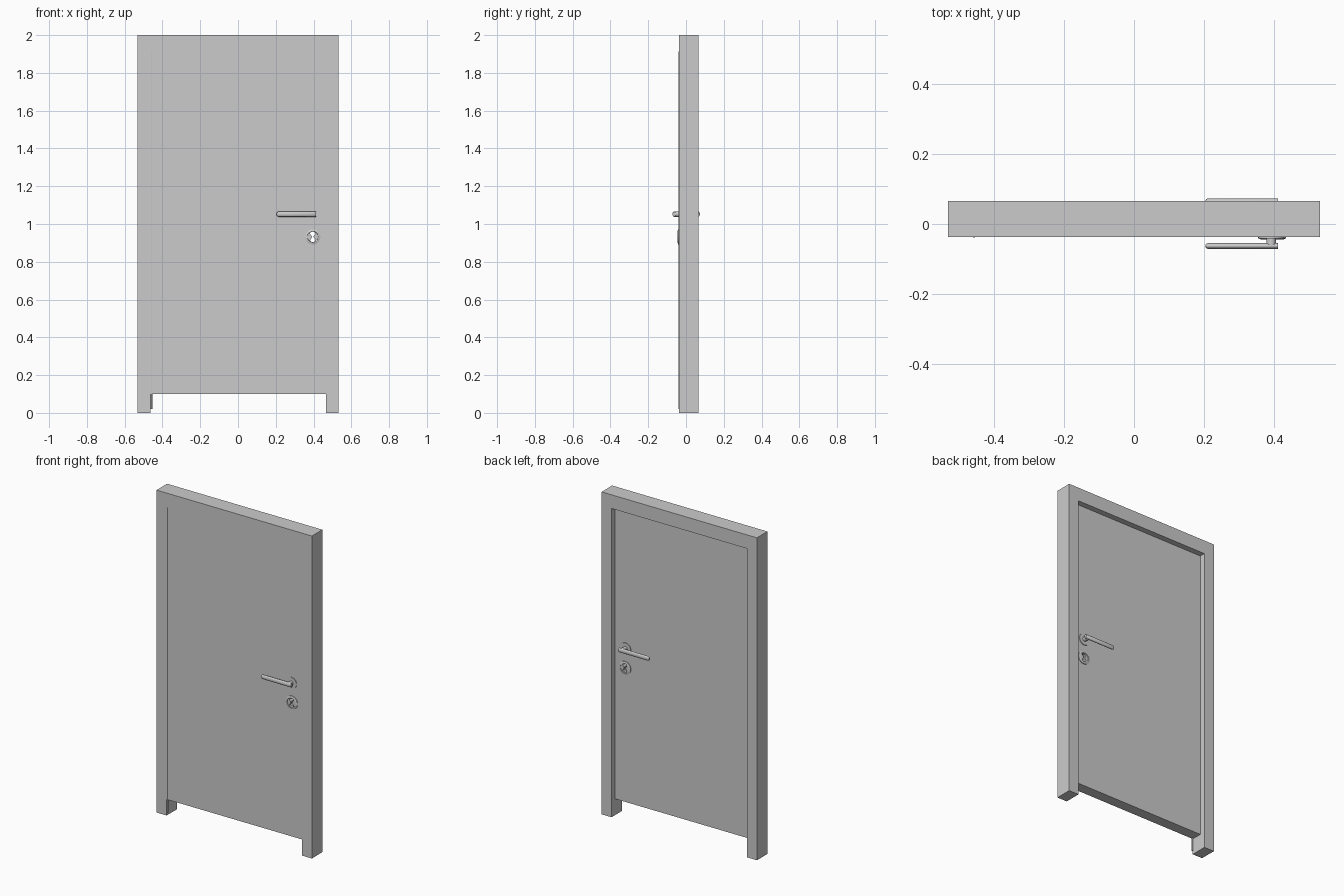
import bpy, bmesh, math
from mathutils import Matrix, Vector

cube = bpy.data.objects.get("Cube")
if cube:
    bpy.data.objects.remove(cube, do_unlink=True)

grey = bpy.data.materials.new("plain grey")
grey.use_nodes = True
GREY = (0.6, 0.6, 0.6, 1)
grey.diffuse_color = GREY
grey.node_tree.nodes["Principled BSDF"].inputs["Base Color"].default_value = GREY

FRONT, FRAME_BACK, DOOR_BACK = -0.037, 0.066, 0.03
HANDLE_X, HANDLE_Z, KEY_Z = 0.393, 1.052, 0.932


def make(name, bm, smooth=False):
    bmesh.ops.recalc_face_normals(bm, faces=bm.faces)
    mesh = bpy.data.meshes.new(name)
    bm.to_mesh(mesh)
    bm.free()
    mesh.materials.append(grey)
    obj = bpy.data.objects.new(name, mesh)
    bpy.context.collection.objects.link(obj)
    if smooth:
        bpy.ops.object.select_all(action='DESELECT')
        obj.select_set(True)
        bpy.context.view_layer.objects.active = obj
        bpy.ops.object.shade_smooth_by_angle(angle=math.radians(35))
    return obj


def slab(name, outline, y0, y1):
    """Extrude an (x, z) outline from y0 to y1."""
    bm = bmesh.new()
    face = bm.faces.new([bm.verts.new((x, y0, z)) for x, z in outline])
    out = bmesh.ops.extrude_face_region(bm, geom=[face])
    verts = [v for v in out["geom"] if isinstance(v, bmesh.types.BMVert)]
    bmesh.ops.translate(bm, verts=verts, vec=(0, y1 - y0, 0))
    return make(name, bm)


def lathe(name, profile, origin, axis, flatten=1.0, sides=32):
    """Sweep (distance, radius) points around an axis; flatten squashes y."""
    bm = bmesh.new()
    rings = []
    for d, r in profile:
        rings.append([bm.verts.new((r * math.cos(2 * math.pi * i / sides),
                                    r * math.sin(2 * math.pi * i / sides), d))
                      for i in range(sides)])
    for a, b in zip(rings, rings[1:]):
        for i in range(sides):
            j = (i + 1) % sides
            bm.faces.new((a[i], a[j], b[j], b[i]))
    bm.faces.new(rings[0])
    bm.faces.new(rings[-1])
    turn = Vector((0, 0, 1)).rotation_difference(Vector(axis)).to_matrix().to_4x4()
    squash = Matrix.Diagonal((1, flatten, 1, 1))
    bm.transform(Matrix.Translation(origin) @ squash @ turn)
    return make(name, bm, smooth=True)


# Frame: an upside-down U
L, R, TOP = -0.464, 0.465, 1.915
slab("door_frame", [(-0.533, 0), (L, 0), (L, TOP), (R, TOP), (R, 0),
                    (0.533, 0), (0.533, 2), (-0.533, 2)], FRONT, FRAME_BACK)

# Door leaf, flush with the front of the frame
door = slab("door_leaf", [(L, 0.1), (R, 0.1), (R, TOP), (L, TOP)], FRONT, DOOR_BACK)

# Long hinge rod
lathe("hinge_rod", [(0.02, 0.005), (1.912, 0.005)], (-0.458, -0.034, 0), (0, 0, 1), sides=16)

# Handle sets on both sides
plates = []
for side, face, lever_y, out in (("front", FRONT, -0.063, -1), ("back", DOOR_BACK, 0.065, 1)):
    axis = (0, out, 0)
    reach = abs(lever_y - face)
    lathe(side + "_handle_rosette", [(0, 0.036), (0.004, 0.036)],
          (HANDLE_X, face, HANDLE_Z), axis)
    lathe(side + "_handle_stem", [(0, 0.014), (reach, 0.014)],
          (HANDLE_X, face, HANDLE_Z), axis)
    lathe(side + "_lever", [(0, 0.006), (0.002, 0.010), (0.006, 0.0128), (0.010, 0.0138),
                            (0.207, 0.0138), (0.208, 0.0128)],
          (0.205, lever_y, HANDLE_Z), (1, 0, 0), flatten=0.62)
    plates.append(lathe(side + "_keyhole_plate",
                        [(0, 0.04), (0.004, 0.04), (0.007, 0.033), (0.007, 0.029), (0.005, 0.028)],
                        (HANDLE_X + 0.003, face, KEY_Z), axis))

# Hourglass keyhole cut right through leaf and plates
half = [(0.008, 0.026), (0.014, 0.019), (0.013, 0.013), (0.005, 0.004)]
right = half + [(x, -z) for x, z in reversed(half)]
hole = right + [(-x, z) for x, z in reversed(right)]
cutter = slab("keyhole_cutter", [(HANDLE_X + 0.003 + x, KEY_Z + z) for x, z in hole], -0.1, 0.1)
cutter.hide_render = True
for obj in [door] + plates:
    mod = obj.modifiers.new("keyhole", 'BOOLEAN')
    mod.operation = 'DIFFERENCE'
    mod.solver = 'EXACT'
    mod.object = cutter
    bpy.context.view_layer.objects.active = obj
    bpy.ops.object.modifier_apply(modifier=mod.name)
bpy.data.objects.remove(cutter, do_unlink=True)
